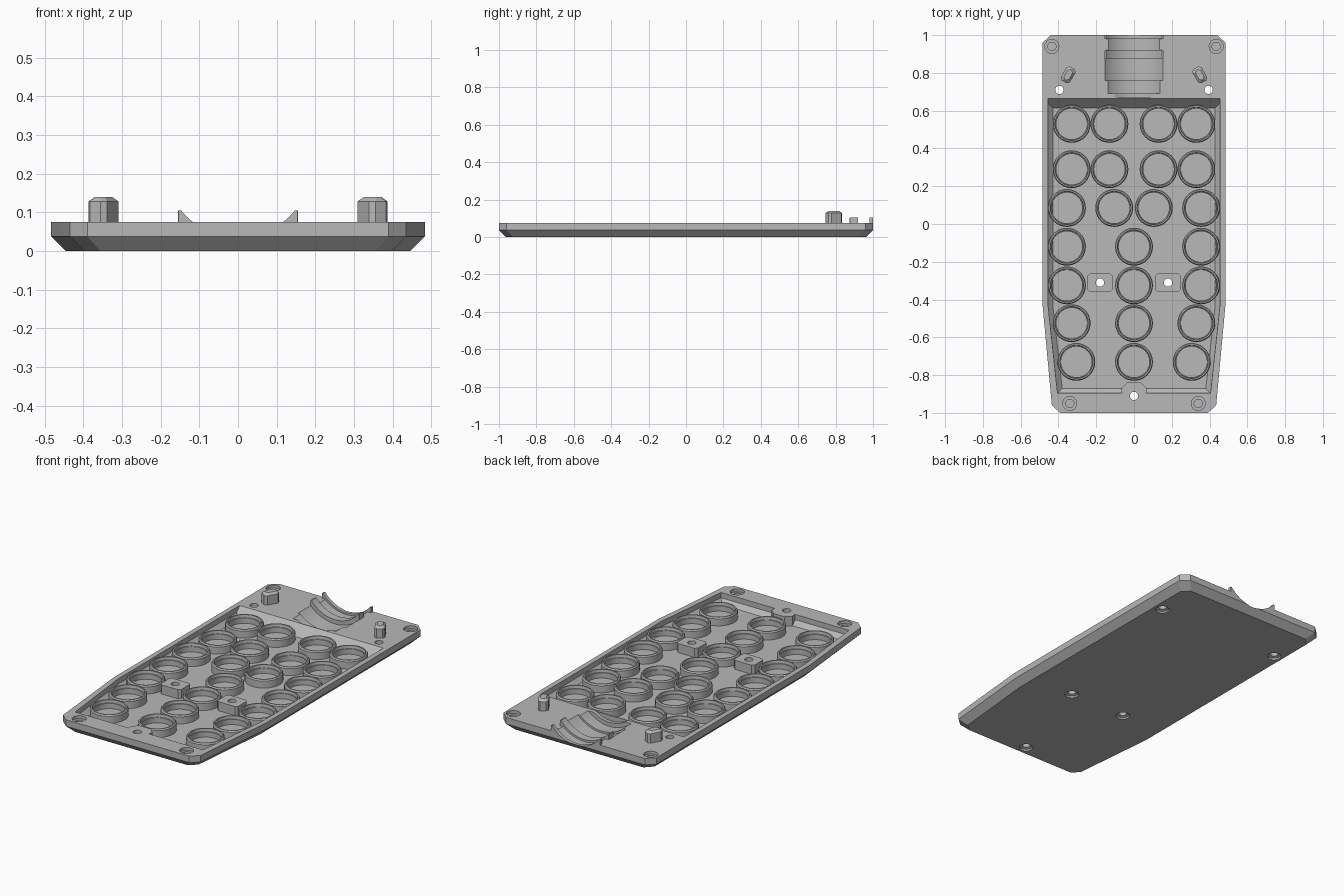
import bpy, bmesh, math
from mathutils import Matrix, Vector

if "Cube" in bpy.data.objects:
    bpy.data.objects.remove(bpy.data.objects["Cube"])

grey = bpy.data.materials.new("plain grey")
grey.diffuse_color = (0.48, 0.48, 0.48, 1)
grey.use_nodes = True
grey.node_tree.nodes["Principled BSDF"].inputs["Base Color"].default_value = grey.diffuse_color


def loft(name, rings, closed=False):
    """Skin equal-length rings of points; cap the ends or close into a loop."""
    bm = bmesh.new()
    rows = [[bm.verts.new(p) for p in r] for r in rings]
    n = len(rows[0])
    pairs = list(zip(rows, rows[1:])) + ([(rows[-1], rows[0])] if closed else [])
    for a, b in pairs:
        for i in range(n):
            j = (i + 1) % n
            bm.faces.new((a[i], a[j], b[j], b[i]))
    if not closed:
        bm.faces.new(rows[0])
        bm.faces.new(rows[-1])
    bmesh.ops.recalc_face_normals(bm, faces=bm.faces)
    me = bpy.data.meshes.new(name)
    bm.to_mesh(me)
    bm.free()
    me.materials.append(grey)
    ob = bpy.data.objects.new(name, me)
    bpy.context.collection.objects.link(ob)
    return ob


def mirrored(half, z):
    """Full outline from its right half, listed front to back."""
    return [(x, y, z) for x, y in half] + [(-x, y, z) for x, y in reversed(half)]


def lathe(name, profile, cx=0, cy=0, n=40, closed=False):
    """Vertical turned part from (radius, z) points."""
    return loft(name, [[(cx + r * math.cos(2 * math.pi * i / n),
                         cy + r * math.sin(2 * math.pi * i / n), z)
                        for i in range(n)] for r, z in profile], closed)


def block(name, w, d, z0, z1, cx, cy, c=0.012, angle=0, top=0):
    """Upright block with cut corners, optional rotation and bevelled top."""
    def ring(z, s):
        a, b = w / 2 - s, d / 2 - s
        pts = [(a, -b + c), (a, b - c), (a - c, b), (-a + c, b),
               (-a, b - c), (-a, -b + c), (-a + c, -b), (a - c, -b)]
        m = Matrix.Rotation(angle, 3, 'Z')
        return [m @ Vector((x, y, 0)) + Vector((cx, cy, z)) for x, y in pts]
    rings = [ring(z0, 0), ring(z1 - top, 0)]
    if top:
        rings.append(ring(z1, top))
    return loft(name, rings)


def combine(target, tool, operation):
    mod = target.modifiers.new("cut", 'BOOLEAN')
    mod.object, mod.operation, mod.solver = tool, operation, 'EXACT'
    dg = bpy.context.evaluated_depsgraph_get()
    dg.update()
    me = bpy.data.meshes.new_from_object(target.evaluated_get(dg))
    target.modifiers.clear()
    target.data = me
    bpy.data.objects.remove(tool)


# Tray body with chamfered underside
top_half = [(.39, -1), (.435, -.96), (.484, -.43), (.484, .96), (.44, 1)]
low_half = [(.356, -.963), (.398, -.925), (.446, -.43), (.446, .92), (.405, .963)]
tray = loft("tray", [mirrored(low_half, 0), mirrored(top_half, .038),
                     mirrored(top_half, .075)])

# Pocket with sloped back wall and chamfered floor edge
pocket = loft("pocket_cutter", [
    mirrored([(.38, -.87), (.43, -.43), (.43, .615)], .02),
    mirrored([(.405, -.895), (.455, -.43), (.455, .638)], .045),
    mirrored([(.405, -.895), (.455, -.43), (.455, .688)], .10)])
combine(tray, pocket, 'DIFFERENCE')

# Screw posts, front wall boss and raised cradle ribs
for s in (-1, 1):
    combine(tray, block("post", .13, .10, .012, .072, s * .18, -.31), 'UNION')
combine(tray, block("boss", .13, .08, .012, .075, 0, -.88, c=.028), 'UNION')
for y0, y1 in ((.875, .92), (.98, 1.0)):
    combine(tray, block("rib", .31, y1 - y0, .05, .105, 0, (y0 + y1) / 2, c=.0005), 'UNION')

# Stepped round cradle running along y
steps = [(.18, .67), (.18, .69), (.203, .69), (.203, .76), (.214, .76), (.214, .875),
         (.19, .875), (.19, .92), (.201, .92), (.201, .98), (.19, .98), (.19, 1.1)]
n = 96
cradle = loft("cradle_cutter", [[(r * math.cos(2 * math.pi * i / n), y,
                                  .225 + r * math.sin(2 * math.pi * i / n))
                                 for i in range(n)] for r, y in steps])
combine(tray, cradle, 'DIFFERENCE')

# Through holes, counterbored from below
for x, y in ((-.395, .71), (.395, .71), (-.18, -.31), (.18, -.31), (0, -.91)):
    hole = lathe("hole_cutter", [(.037, -.02), (.037, .010), (.022, .015), (.022, .12)], x, y, 32)
    combine(tray, hole, 'DIFFERENCE')

# Blind corner recesses
for s in (-1, 1):
    for x, y in ((.435, .94), (.34, -.95)):
        recess = lathe("recess_cutter", [(.022, .045), (.022, .058), (.037, .058), (.037, .12)],
                       s * x, y, 32)
        combine(tray, recess, 'DIFFERENCE')

# Slanted locating pegs
for s, side in ((-1, "left"), (1, "right")):
    block("peg_" + side, .055, .085, .07, .14, s * .348, .79,
          angle=s * math.radians(30), top=.012)

# Button rings
rows = [(.53, (-.33, -.13, .13, .33)), (.29, (-.33, -.13, .13, .33)),
        (.085, (-.355, -.105, .105, .355)), (-.12, (-.355, 0, .355)),
        (-.325, (-.355, 0, .355)), (-.525, (-.33, 0, .33)), (-.73, (-.305, 0, .305))]
ring_profile = [(.1, .015), (.1, .06), (.095, .067), (.088, .067),
                (.086, .05), (.081, .05), (.081, .015)]
for y, xs in rows:
    for x in xs:
        lathe("button_ring", ring_profile, x, y, 40, closed=True)

# Smooth round surfaces, keep edges sharp
for ob in bpy.context.collection.objects:
    ob.select_set(True)
bpy.context.view_layer.objects.active = tray
bpy.ops.object.shade_smooth_by_angle(angle=math.radians(20))
